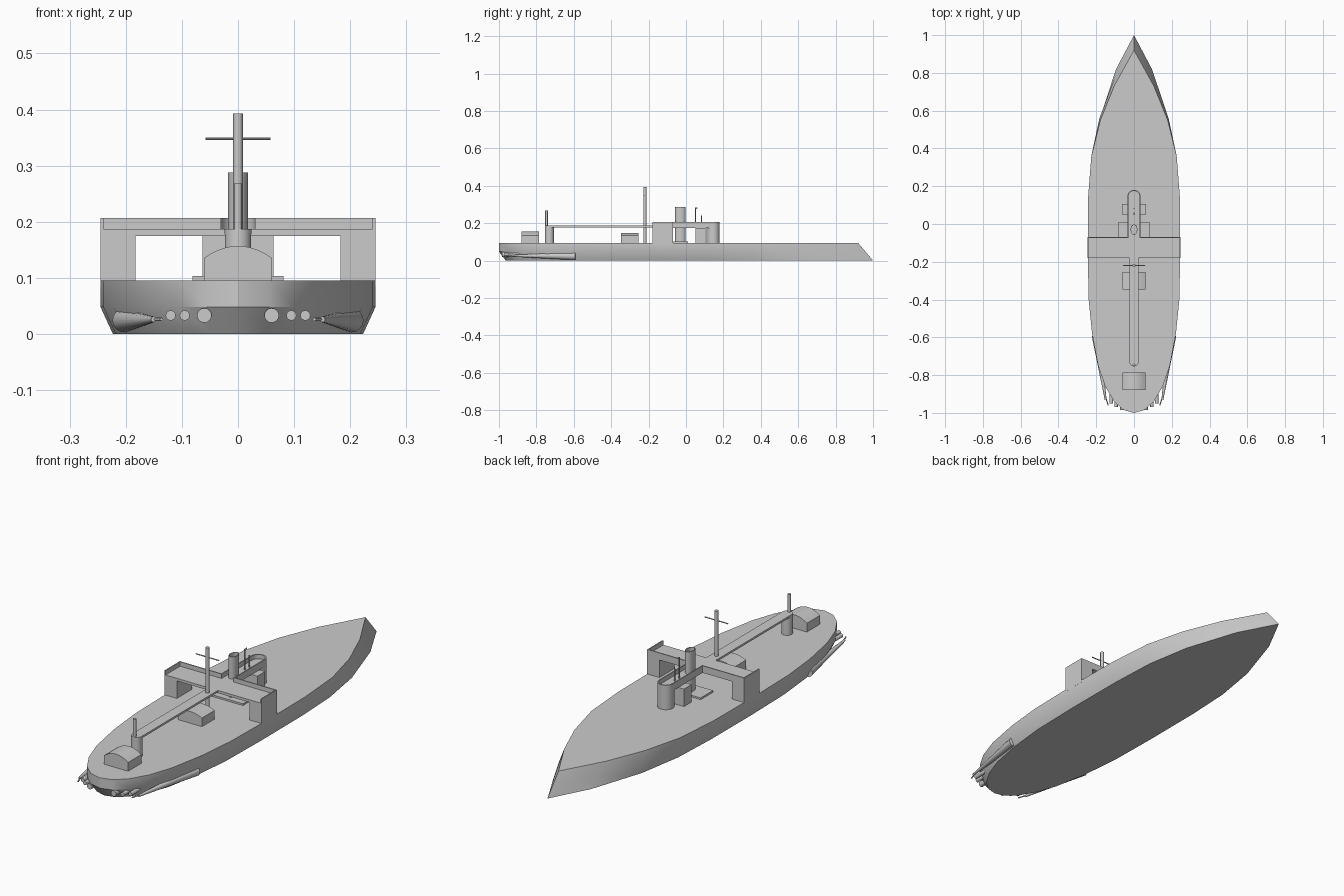
import bpy, bmesh, math
from mathutils import Vector

if "Cube" in bpy.data.objects:
    bpy.data.objects.remove(bpy.data.objects["Cube"])

DECK = 0.095


def finish(name, bm, smooth=True):
    bmesh.ops.recalc_face_normals(bm, faces=bm.faces)
    me = bpy.data.meshes.new(name)
    bm.to_mesh(me)
    bm.free()
    ob = bpy.data.objects.new(name, me)
    bpy.context.collection.objects.link(ob)
    if smooth:
        bpy.ops.object.select_all(action='DESELECT')
        ob.select_set(True)
        bpy.context.view_layer.objects.active = ob
        bpy.ops.object.shade_smooth_by_angle(angle=math.radians(30))
    return ob


def box(name, x0, x1, y0, y1, z0, z1):
    return prism(name, [(x0, y0), (x1, y0), (x1, y1), (x0, y1)], z0, z1, smooth=False)


def prism(name, outline, z0, z1, wall=0, depth=0, smooth=True):
    bm = bmesh.new()
    lo = [bm.verts.new((x, y, z0)) for x, y in outline]
    hi = [bm.verts.new((x, y, z1)) for x, y in outline]
    n = len(outline)
    for i in range(n):
        bm.faces.new((lo[i], lo[(i + 1) % n], hi[(i + 1) % n], hi[i]))
    bm.faces.new(lo[::-1])
    top = bm.faces.new(hi)
    if wall:
        bm.normal_update()
        bmesh.ops.inset_region(bm, faces=[top], thickness=wall)
        e = bmesh.ops.extrude_discrete_faces(bm, faces=[top])
        bmesh.ops.translate(bm, verts=e['faces'][0].verts, vec=(0, 0, -depth))
    return finish(name, bm, smooth)


def rod(name, a, b, r1, r2=None, seg=16):
    a, b = Vector(a), Vector(b)
    bm = bmesh.new()
    bmesh.ops.create_cone(bm, cap_ends=True, segments=seg, radius1=r1,
                          radius2=r1 if r2 is None else r2, depth=(b - a).length)
    ob = finish(name, bm)
    ob.location = (a + b) / 2
    ob.rotation_euler = (b - a).to_track_quat('Z', 'Y').to_euler()
    return ob


def arc(cy, r, a0, a1, n=12):
    return [(r * math.cos(math.radians(a0 + (a1 - a0) * i / n)),
             cy + r * math.sin(math.radians(a0 + (a1 - a0) * i / n))) for i in range(n + 1)]


# hull: three mirrored waterlines lofted together (half width, y)
deck = [(0, .92), (.105, .73), (.178, .55), (.226, .36), (.243, .14), (.245, -.15), (.24, -.4),
        (.222, -.58), (.19, -.75), (.152, -.86), (.105, -.94), (.055, -.985), (0, -1)]
base = [(0, 1), (.095, .82), (.177, .57), (.212, .36), (.222, .14), (.223, -.15), (.218, -.4),
        (.2, -.58), (.17, -.74), (.134, -.84), (.092, -.91), (.048, -.95), (0, -.963)]
chine = [((0, .96), (.102, .775), (.183, .56))[i] if i < 3 else p for i, p in enumerate(deck)]
bm = bmesh.new()
rings = []
for line, z in ((base, 0), (chine, .048), (deck, DECK)):
    loop = line + [(-x, y) for x, y in line[-2:0:-1]]
    rings.append([bm.verts.new((x, y, z)) for x, y in loop])
n = len(rings[0])
for lo, hi in zip(rings, rings[1:]):
    for i in range(n):
        bm.faces.new((lo[i], lo[(i + 1) % n], hi[(i + 1) % n], hi[i]))
bm.faces.new(rings[0])
bm.faces.new(rings[-1])
finish("hull", bm)

# propeller shaft fairings and stern tubes
for s in (-1, 1):
    rod("shaft_fairing", (s * .203, -.59, .024), (s * .15, -.93, .026), .021, .005)
    rod("propeller_shaft", (s * .15, -.92, .026), (s * .136, -.96, .026), .003)
    for x, y, r in ((.06, -.985, .013), (.095, -.97, .009), (.12, -.95, .009)):
        rod("stern_tube", (s * x, y + .12, .033), (s * x, y, .033), r)

# bridge: two legs carrying a cross deck with a rounded tongue
for s in (-1, 1):
    box("bridge_leg", *sorted((s * .183, s * .245)), -.18, -.07, DECK - .01, .176)
rim = [(.245, -.18), (.245, -.07), (.035, -.07)] + arc(.145, .035, 0, 180) + \
      [(-.035, -.07), (-.245, -.07), (-.245, -.18)]
prism("bridge_deck", rim, .175, .187, smooth=False)

# parapet around the bridge deck, open at the front
pts = [Vector(p) for p in rim]
inner = []
for i, p in enumerate(pts):
    d1 = (p - pts[i - 1]).normalized() if i else (pts[1] - p).normalized()
    d2 = (pts[i + 1] - p).normalized() if i < len(pts) - 1 else d1
    n1, n2 = Vector((-d1.y, d1.x)), Vector((-d2.y, d2.x))
    inner.append(p + (n1 + n2) * .005 / (1 + n1.dot(n2)))
bm = bmesh.new()
cols = [[bm.verts.new((q.x, q.y, z)) for q, z in ((p, .187), (p, .207), (k, .207), (k, .187))]
        for p, k in zip(pts, inner)]
for a, b in zip(cols, cols[1:]):
    for j in range(4):
        bm.faces.new((a[j], b[j], b[(j + 1) % 4], a[(j + 1) % 4]))
bm.faces.new(cols[0])
bm.faces.new(cols[-1])
finish("bridge_parapet", bm)

# conning tower, inner deckhouse and funnel base plate
prism("conning_tower", arc(.145, .035, 0, 345, 23), DECK - .005, .18)
box("inner_deckhouse", -.063, .063, .05, .105, DECK - .005, .175)
box("funnel_plate", -.081, .081, -.08, .01, DECK - .005, .103)

# oval funnel with open top
oval = [(.018 * math.cos(i * math.pi / 12), -.03 + .028 * math.sin(i * math.pi / 12))
        for i in range(24)]
prism("funnel", oval, DECK, .288, wall=.003, depth=.06)

# vent pipes on the tongue
rod("tall_vent", (0, .05, .18), (0, .05, .28), .003, seg=8)
rod("tall_vent_hook", (0, .048, .28), (0, .062, .281), .003, seg=8)
rod("short_vent", (0, .082, .18), (0, .082, .242), .003, seg=8)

# aft catwalk with rounded end and its supporting tower
prism("catwalk", arc(-.73, .024, 180, 360) + [(.024, -.17), (-.024, -.17)], .178, .187)
rod("catwalk_tower", (0, -.73, DECK - .005), (0, -.73, .18), .0235, seg=24)

# masts and yard
rod("small_mast", (0, -.746, .18), (0, -.746, .268), .007)
rod("main_mast", (0, -.22, DECK), (0, -.22, .393), .0085)
rod("yard", (-.058, -.22, .348), (.058, -.22, .348), .0025, seg=8)


# deckhouses with arched roofs
def deckhouse(name, y0, y1, rise):
    prof = [(-.061, DECK - .005), (.061, DECK - .005)]
    prof += [(.061 * (1 - i / 5), .135 + rise * (1 - (1 - i / 5) ** 2)) for i in range(11)]
    bm = bmesh.new()
    a = [bm.verts.new((x, y0, z)) for x, z in prof]
    b = [bm.verts.new((x, y1, z)) for x, z in prof]
    m = len(prof)
    for i in range(m):
        bm.faces.new((a[i], a[(i + 1) % m], b[(i + 1) % m], b[i]))
    bm.faces.new(a)
    bm.faces.new(b)
    finish(name, bm)


deckhouse("aft_deckhouse", -.88, -.785, .022)
deckhouse("middle_deckhouse", -.347, -.255, .014)
